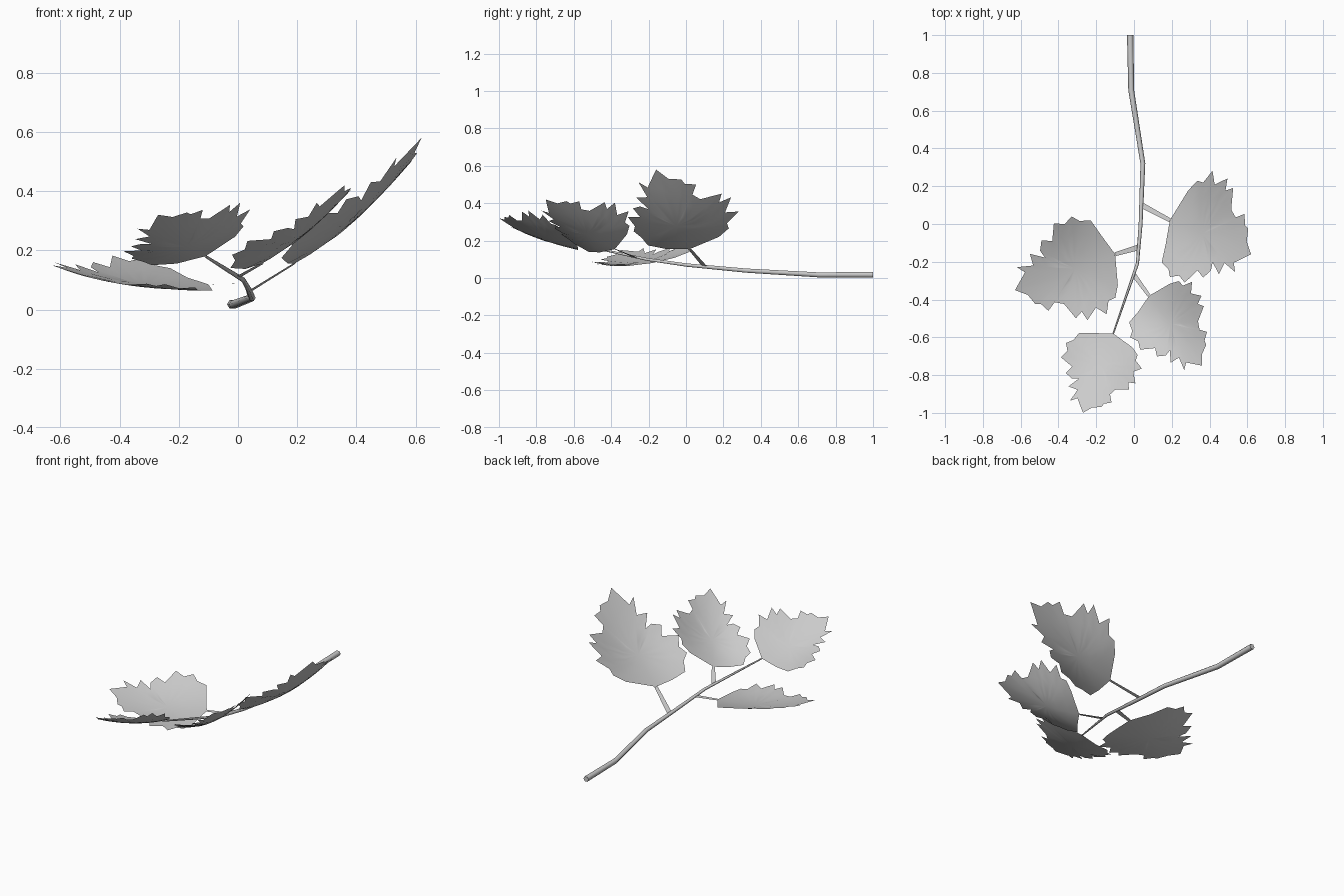
import bpy
import bmesh
from mathutils import Vector

cube = bpy.data.objects.get("Cube")
if cube:
    bpy.data.objects.remove(cube, do_unlink=True)

grey = bpy.data.materials.new("plain grey")
grey.use_nodes = True
colour = (0.6, 0.6, 0.6, 1)
grey.diffuse_color = colour
grey.node_tree.nodes["Principled BSDF"].inputs["Base Color"].default_value = colour

# Serrated leaf outline: (along midrib, across), from the base round the left to the right
OUTLINE = [
    (0, 0), (.065, .57), (.12, .77), (.19, .78), (.24, 1), (.32, .82), (.43, .98),
    (.46, .8), (.53, .88), (.6, .56), (.68, .47), (.76, .58), (.81, .41), (.86, .38),
    (.9, .17), (1, 0), (.855, -.26), (.91, -.41), (.76, -.33), (.75, -.57),
    (.63, -.4), (.65, -.56), (.6, -.75), (.51, -.66), (.43, -.99), (.34, -.9),
    (.25, -1), (.2, -.86), (.1, -.79), (.06, -.43)]
CENTRE = Vector((.4, 0))
LOBE = .25


def link_mesh(name, bm, smooth=True):
    mesh = bpy.data.meshes.new(name)
    bm.to_mesh(mesh)
    bm.free()
    mesh.materials.append(grey)
    for face in mesh.polygons:
        face.use_smooth = smooth
    obj = bpy.data.objects.new(name, mesh)
    bpy.context.collection.objects.link(obj)


def leaf(name, base, tip, left, right, sag):
    """Cupped blade spanned by its base, tip and two side lobes."""
    base, tip, left, right = map(Vector, (base, tip, left, right))
    rib = tip - base
    side_l = left - base - rib * LOBE
    side_r = right - base - rib * LOBE
    tilt, cup = (side_l - side_r) / 2, (side_l + side_r) / 2

    def place(p):
        u, v = p
        spot = base + rib * u + tilt * v + cup * v * v
        spot.z -= sag * 4 * u * (1 - u) * max(0, 1 - v * v)
        return spot

    bm = bmesh.new()
    hub = bm.verts.new(place(CENTRE))
    rings = [[bm.verts.new(place(CENTRE.lerp(Vector(p), s))) for p in OUTLINE]
             for s in (.35, .7, 1)]
    count = len(OUTLINE)
    for i in range(count):
        j = (i + 1) % count
        bm.faces.new((hub, rings[0][j], rings[0][i]))
        for inner, outer in zip(rings, rings[1:]):
            bm.faces.new((inner[i], inner[j], outer[j], outer[i]))
    bmesh.ops.recalc_face_normals(bm, faces=bm.faces)
    if sum(f.normal.z for f in bm.faces) < 0:
        bmesh.ops.reverse_faces(bm, faces=bm.faces)
    link_mesh(name, bm)


def stalk(name, start, end, width):
    """Flat tapering ribbon from the stem to a leaf base."""
    start, end = Vector(start), Vector(end)
    across = (end - start).cross(Vector((0, 0, 1))).normalized() * width / 2
    bm = bmesh.new()
    bm.faces.new([bm.verts.new(p) for p in (
        start - across, start + across, end + across * .7, end - across * .7)])
    link_mesh(name, bm, False)


# Main stem, a bent tapering tube
curve = bpy.data.curves.new("stem", "CURVE")
curve.dimensions = "3D"
curve.bevel_depth = .017
curve.bevel_resolution = 1
curve.use_fill_caps = True
path = [(-.02, 1, .018, 1), (-.015, .71, .017, .9), (.047, .32, .04, .75),
        (.035, 0, .07, .6), (.018, -.21, .1, .5), (-.11, -.58, .18, .25)]
spline = curve.splines.new("POLY")
spline.points.add(len(path) - 1)
for point, (x, y, z, r) in zip(spline.points, path):
    point.co = (x, y, z, 1)
    point.radius = r
curve.materials.append(grey)
bpy.context.collection.objects.link(bpy.data.objects.new("stem", curve))

# Leaf stalks
stalk("back_left_stalk", (.04, .1, .062), (.19, .02, .155), .03)
stalk("right_stalk", (.02, -.125, .088), (-.1, -.16, .085), .03)
stalk("front_left_stalk", (0, -.27, .11), (.08, -.38, .155), .025)

# Leaf blades: base, tip, left lobe, right lobe, sag
leaf("back_left_leaf", (.19, .02, .155), (.62, -.16, .58),
     (.42, .28, .36), (.19, -.28, .25), .05)
leaf("right_leaf", (-.1, -.16, .085), (-.63, -.35, .15),
     (-.15, -.48, .075), (-.33, .04, .172), .03)
leaf("front_left_leaf", (.08, -.38, .155), (.36, -.75, .42),
     (.31, -.31, .36), (-.02, -.6, .185), .03)
leaf("front_leaf", (-.11, -.58, .18), (-.27, -1, .32),
     (.04, -.77, .34), (-.36, -.63, .172), .025)
